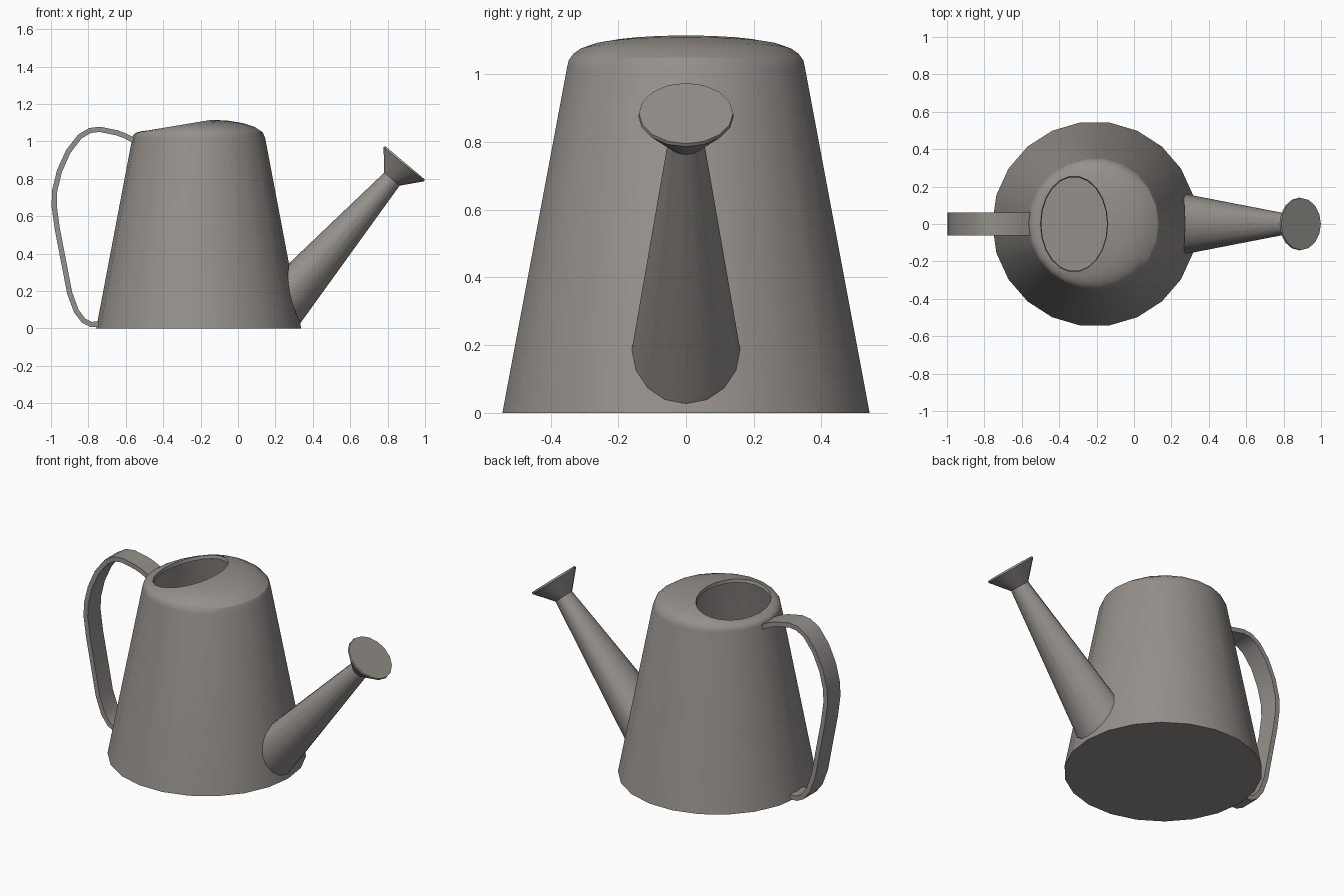
import bpy, bmesh, math
from mathutils import Vector

if "Cube" in bpy.data.objects:
    bpy.data.objects.remove(bpy.data.objects["Cube"])

metal = bpy.data.materials.new("warm grey metal")
metal.diffuse_color = (0.30, 0.28, 0.26, 1)
metal.use_nodes = True
metal.node_tree.nodes["Principled BSDF"].inputs["Base Color"].default_value = metal.diffuse_color
CX = -0.21                      # body axis


def loft(name, rings, cap_start=False, cap_end=False, angle=30):
    """Skin a list of closed rings into one smooth-shaded object."""
    bm = bmesh.new()
    vs = [[bm.verts.new(p) for p in ring] for ring in rings]
    n = len(vs[0])
    for a, b in zip(vs, vs[1:]):
        for i in range(n):
            j = (i + 1) % n
            bm.faces.new((a[i], a[j], b[j], b[i]))
    if cap_start:
        bm.faces.new(vs[0][::-1])
    if cap_end:
        bm.faces.new(vs[-1])
    bmesh.ops.recalc_face_normals(bm, faces=bm.faces)
    me = bpy.data.meshes.new(name)
    bm.to_mesh(me)
    bm.free()
    me.materials.append(metal)
    ob = bpy.data.objects.new(name, me)
    bpy.context.collection.objects.link(ob)
    bpy.ops.object.select_all(action='DESELECT')
    ob.select_set(True)
    bpy.context.view_layer.objects.active = ob
    bpy.ops.object.shade_smooth_by_angle(angle=math.radians(angle))
    return ob


def angles(n):
    return [2 * math.pi * i / n for i in range(n)]


def body_radius(z):
    return 0.548 + (0.355 - 0.548) * z / 1.02


# body: tapered can, domed shoulder, tilted oval opening with a short lip
def circle(r, z):
    return [Vector((CX + r * math.cos(a), r * math.sin(a), z)) for a in angles(22)]


def oval(rx, ry, dz=0):
    return [Vector((-0.32 + rx * math.cos(a), ry * math.sin(a),
                    1.085 + 0.03 * math.cos(a) + dz)) for a in angles(22)]


rim, hole = circle(0.355, 1.02), oval(0.18, 0.257)
rings = [circle(0.548, 0), rim]
for k in range(1, 6):
    t = k / 5 * math.pi / 2
    u, w = 1 - math.cos(t), math.sin(t)
    rings.append([Vector((p.x + (q.x - p.x) * u, p.y + (q.y - p.y) * u,
                          p.z + (q.z - p.z) * w)) for p, q in zip(rim, hole)])
rings.append(oval(0.176, 0.252, -0.02))
loft("body", rings, cap_start=True)

# spout: starts on the body surface, narrows to the neck
N = 16
axis = Vector((0.645, 0, 0.764)).normalized()
side = Vector((0, 1, 0))
up = axis.cross(side)           # points up and back
if up.z < 0:
    up = -up


def disc(c, r):
    return [Vector(c) + side * (r * math.sin(a)) + up * (r * math.cos(a)) for a in angles(N)]


base = []
for a in angles(N):
    y, z = 0.16 * math.sin(a), 0.187 + 0.16 * math.cos(a)
    base.append(Vector((CX + math.sqrt(body_radius(z) ** 2 - y * y), y, z)))
neck = (0.823, 0, 0.798)
loft("spout", [base, disc(neck, 0.054)])

# sprinkler rose: flared cone with a thin rim and flat face
loft("rose", [disc(neck, 0.054), disc((0.886, 0, 0.877), 0.141),
              disc((0.893, 0, 0.885), 0.139)], cap_end=True)

# handle: flat strap swept along an outer profile
path = [(-0.545, 1.015), (-0.60, 1.043), (-0.647, 1.06), (-0.738, 1.078), (-0.797, 1.071),
        (-0.856, 1.035), (-0.92, 0.952), (-0.968, 0.845), (-0.994, 0.738), (-0.997, 0.655),
        (-0.98, 0.53), (-0.95, 0.375), (-0.914, 0.187), (-0.877, 0.086), (-0.834, 0.03),
        (-0.79, 0.008), (-0.745, 0.008)]
pts = [Vector((x, 0, z)) for x, z in path]
straps = []
for i, p in enumerate(pts):
    d = (pts[min(i + 1, len(pts) - 1)] - pts[max(i - 1, 0)]).normalized()
    inner = p + Vector((-d.z, 0, d.x)) * 0.028
    w = Vector((0, 0.062, 0))
    straps.append([p - w, p + w, inner + w, inner - w])
loft("handle", straps, cap_start=True, cap_end=True)
